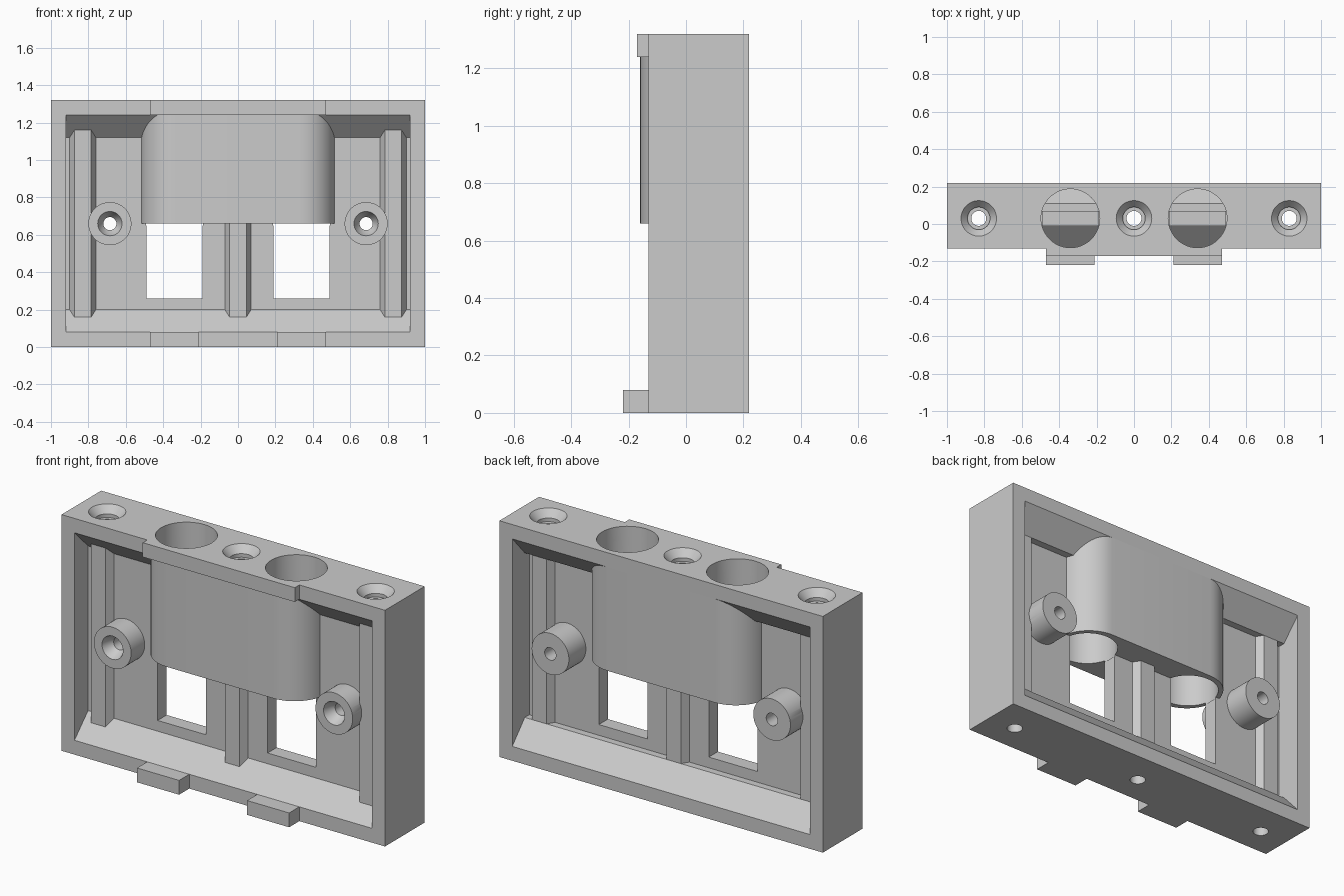
import bpy, bmesh
from math import pi, sin, cos, radians

start = bpy.data.objects.get("Cube")
if start:
    bpy.data.objects.remove(start, do_unlink=True)

grey = bpy.data.materials.new("plain grey")
grey.use_nodes = True
grey.diffuse_color = (0.6, 0.6, 0.6, 1)
grey.node_tree.nodes["Principled BSDF"].inputs["Base Color"].default_value = (0.6, 0.6, 0.6, 1)

W, TOP, FRONT, BACK, MID = 1.0, 1.32, -0.13, 0.22, 0.03
place = {"x": lambda a, b, h: (h, a, b),
         "y": lambda a, b, h: (a, h, b),
         "z": lambda a, b, h: (a, b, h)}


def loft(bm, rings, axis):
    """Skin a closed solid through (outline, height) rings along an axis."""
    loops = [[bm.verts.new(place[axis](a, b, h)) for a, b in outline] for outline, h in rings]
    n = len(loops[0])
    for low, high in zip(loops, loops[1:]):
        for i in range(n):
            j = (i + 1) % n
            bm.faces.new((low[i], low[j], high[j], high[i]))
    bm.faces.new(loops[0][::-1])
    bm.faces.new(loops[-1])


def rect(a0, a1, b0, b1):
    return [(a0, b0), (a1, b0), (a1, b1), (a0, b1)]


def circle(a, b, r, n=48):
    return [(a + r * cos(2 * pi * i / n), b + r * sin(2 * pi * i / n)) for i in range(n)]


def turned(bm, a, b, profile, axis):
    """Round solid from (radius, height) steps."""
    loft(bm, [(circle(a, b, r), h) for r, h in profile], axis)


def finish(bm, name):
    bmesh.ops.recalc_face_normals(bm, faces=bm.faces)
    mesh = bpy.data.meshes.new(name)
    bm.to_mesh(mesh)
    bm.free()
    mesh.materials.append(grey)
    obj = bpy.data.objects.new(name, mesh)
    bpy.context.collection.objects.link(obj)
    return obj


def prism(name, outline, axis, low, high):
    bm = bmesh.new()
    loft(bm, [(outline, low), (outline, high)], axis)
    return finish(bm, name)


def activate(obj):
    bpy.ops.object.select_all(action="DESELECT")
    obj.select_set(True)
    bpy.context.view_layer.objects.active = obj


def cut(obj, cutter):
    activate(obj)
    mod = obj.modifiers.new("cut", "BOOLEAN")
    mod.operation, mod.solver, mod.object = "DIFFERENCE", "EXACT", cutter
    bpy.ops.object.modifier_apply(modifier=mod.name)


def discard(cutter):
    bpy.data.objects.remove(cutter, do_unlink=True)


# Outer frame: top and bottom rails slope inward to the middle
frame = prism("frame", rect(-W, W, FRONT, BACK), "z", 0, TOP)
lower = [(-0.3, 0.08), (FRONT, 0.08), (-0.01, 0.2), (0.11, 0.2), (BACK, 0.08), (0.3, 0.08)]
pocket = prism("pocket_cutter", lower + [(y, TOP - z) for y, z in reversed(lower)], "x", -0.92, 0.92)
cut(frame, pocket)
discard(pocket)

# Middle wall with two windows
web = prism("middle_wall", rect(-0.95, 0.95, -0.01, 0.07), "z", 0.15, 1.17)
for side in (-1, 1):
    x = side * 0.34
    window = prism("window_cutter", rect(x - 0.15, x + 0.15, 0.26, 0.7), "y", -0.1, 0.15)
    cut(web, window)
    discard(window)

# Long sleeve with rounded ends holding the two wide bores
N = 24
ends = [(s * 0.33 + 0.19 * cos(t), MID + 0.19 * sin(t))
        for s, t0 in ((1, -pi / 2), (-1, pi / 2))
        for t in [t0 + pi * i / N for i in range(N + 1)]]
sleeve = prism("sleeve", ends, "z", 0.66, 1.24)

# Vertical bevelled ribs around the long screw holes
half = [(-0.045, -0.05), (-0.07, -0.01), (-0.07, 0.07), (-0.045, 0.11)]
rib_outline = half + [(-x, y) for x, y in reversed(half)]
drilled = [frame, web, sleeve]
for name, x in (("right_rib", -0.83), ("centre_rib", 0), ("left_rib", 0.83)):
    top = 1.22 if x else 0.7
    drilled.append(prism(name, [(x + a, b) for a, b in rib_outline], "z", 0.1, top))

# Screw bosses running front to back
for name, x in (("right_boss", -0.685), ("left_boss", 0.685)):
    drilled.append(prism(name, circle(x, 0.66, 0.115, 64), "y", FRONT, BACK))

# Locating tabs on the front
prism("top_tab", rect(-0.47, 0.47, -0.17, FRONT), "z", 1.24, TOP)
for name, x in (("right_foot_tab", -0.34), ("left_foot_tab", 0.34)):
    prism(name, rect(x - 0.13, x + 0.13, -0.22, FRONT), "z", 0, 0.08)

# All bores: countersunk screw holes, boss holes and the wide sleeve holes
bm = bmesh.new()
for x in (-0.83, 0, 0.83):
    turned(bm, x, MID, [(0.04, -0.1), (0.04, 1.26), (0.06, 1.26), (0.06, 1.28),
                        (0.095, TOP), (0.095, 1.4)], "z")
for side in (-1, 1):
    turned(bm, side * 0.34, MID, [(0.157, 0.65), (0.157, 1.4)], "z")
    turned(bm, side * 0.685, 0.66, [(0.065, -0.2), (0.065, FRONT), (0.05, -0.09),
                                    (0.035, -0.07), (0.035, 0.3)], "y")
bores = finish(bm, "bore_cutter")
bores.hide_render = True
for part in drilled:
    cut(part, bores)
    activate(part)
    bpy.ops.object.shade_smooth_by_angle(angle=radians(30))
discard(bores)
